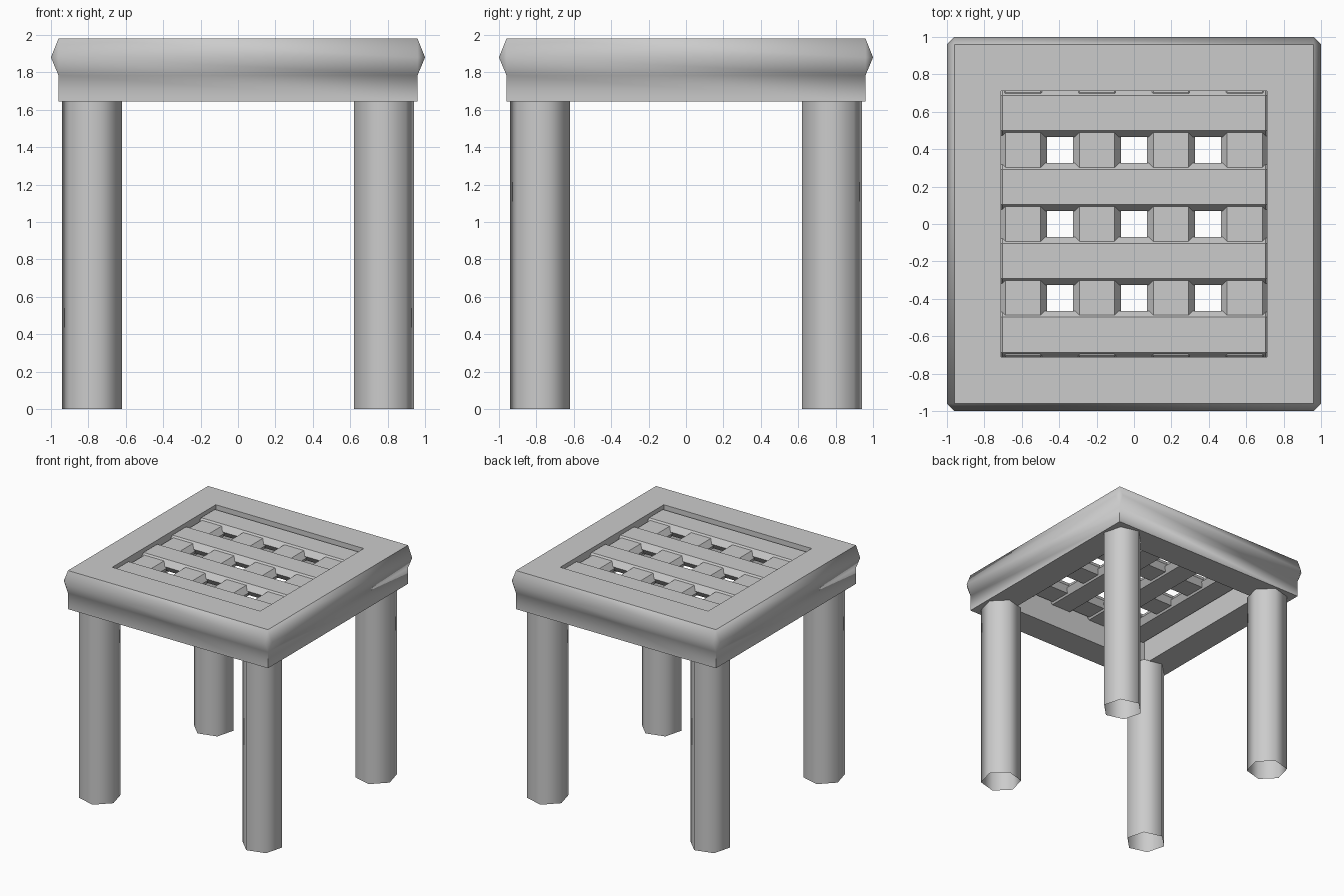
import bpy, bmesh, math
from mathutils import Matrix

if "Cube" in bpy.data.objects:
    bpy.data.objects.remove(bpy.data.objects["Cube"])


def ring(bm, hx, hy, z, out=0.0):
    """Rectangle ring of 8 points; 'out' pushes the sides out and cuts the corners."""
    pts = []
    for sx, sy, x_first in ((1, 1, True), (-1, 1, False), (-1, -1, True), (1, -1, False)):
        pair = [(sx * (hx + out), sy * hy), (sx * hx, sy * (hy + out))]
        pts += pair if x_first else pair[::-1]
    return [bm.verts.new((x, y, z)) for x, y in pts]


def loft(bm, rings, closed=False):
    pairs = list(zip(rings, rings[1:]))
    if closed:
        pairs.append((rings[-1], rings[0]))
    for a, b in pairs:
        n = len(a)
        for i in range(n):
            j = (i + 1) % n
            bm.faces.new((a[i], a[j], b[j], b[i]))


def finish(name, bm, angle, recalc=True):
    bmesh.ops.remove_doubles(bm, verts=bm.verts, dist=1e-4)
    if recalc:
        bmesh.ops.recalc_face_normals(bm, faces=bm.faces)
    mesh = bpy.data.meshes.new(name)
    bm.to_mesh(mesh)
    bm.free()
    obj = bpy.data.objects.new(name, mesh)
    bpy.context.collection.objects.link(obj)
    bpy.ops.object.select_all(action='DESELECT')
    obj.select_set(True)
    bpy.context.view_layer.objects.active = obj
    bpy.ops.object.shade_smooth_by_angle(angle=math.radians(angle))
    return obj


# Top frame: bulging rim, straight skirt and square opening
bm = bmesh.new()
O, I = 0.96, 0.71
loft(bm, [ring(bm, O, O, 1.98), ring(bm, O, O, 1.88, 0.04), ring(bm, O, O, 1.785),
          ring(bm, O, O, 1.645), ring(bm, I, I, 1.645), ring(bm, I, I, 1.98)], closed=True)
finish("top_frame", bm, 60)


# Lattice slats: bars with bulging sides
def slat(name, offset, top, along_x):
    bm = bmesh.new()
    hx, hy = 0.703, 0.094
    rings = [ring(bm, hx, hy, top), ring(bm, hx, hy, top - 0.05, 0.034),
             ring(bm, hx, hy, top - 0.10)]
    loft(bm, rings)
    bm.faces.new(rings[0])
    bm.faces.new(rings[-1])
    bmesh.ops.translate(bm, verts=bm.verts, vec=(0, offset, 0))
    if not along_x:
        bmesh.ops.rotate(bm, verts=bm.verts, matrix=Matrix.Rotation(math.pi / 2, 3, 'Z'))
    finish(name, bm, 30)


for i in range(4):
    pos = -0.592 + i * 0.395
    slat(f"long_slat_{i + 1}", pos, 1.95, True)
    slat(f"cross_slat_{i + 1}", pos, 1.935, False)


# Legs: open six-sided tubes, mirrored to the four corners
R = 0.166
for row, sy in (("front", -1), ("back", 1)):
    for side, sx in (("left", -1), ("right", 1)):
        bm = bmesh.new()
        rings = []
        for z in (0.0, 1.65):
            rings.append([bm.verts.new((sx * (0.78 + R * math.cos(math.radians(a))),
                                        sy * (0.78 + R * math.sin(math.radians(a))), z))
                          for a in range(-15, 345, 60)])
        loft(bm, rings)
        if sx * sy < 0:
            bmesh.ops.reverse_faces(bm, faces=bm.faces)
        finish(f"{row}_{side}_leg", bm, 65, recalc=False)
